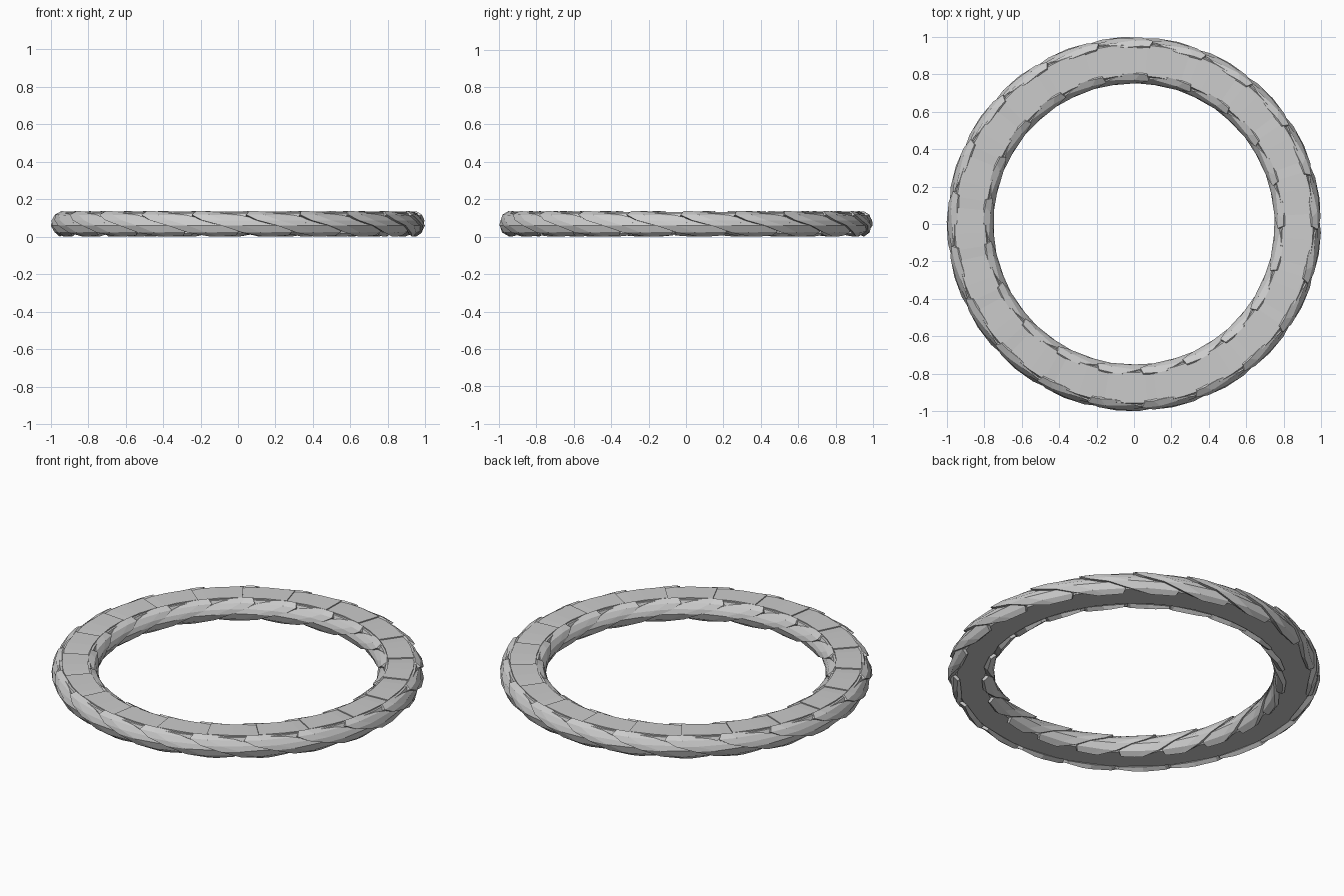
import bpy, bmesh
from math import sin, cos, radians

if "Cube" in bpy.data.objects:
    bpy.data.objects.remove(bpy.data.objects["Cube"])

N = 21                      # links around the ring
STEP = 360 / N
RC, ZC = 0.875, 0.07        # centre of the ring's cross-section


def point(offset, z, angle):
    a = radians(angle)
    r = RC + offset
    return (r * cos(a), r * sin(a), z)


def finish(name, bm):
    bmesh.ops.recalc_face_normals(bm, faces=bm.faces)
    mesh = bpy.data.meshes.new(name)
    bm.to_mesh(mesh)
    bm.free()
    obj = bpy.data.objects.new(name, mesh)
    bpy.context.collection.objects.link(obj)
    return obj


def loft(bm, sections, closed=False):
    rows = [[bm.verts.new(p) for p in s] for s in sections]
    n = len(rows[0])
    pairs = list(zip(rows, rows[1:]))
    if closed:
        pairs.append((rows[-1], rows[0]))
    for a, b in pairs:
        for i in range(n):
            j = (i + 1) % n
            bm.faces.new((a[i], a[j], b[j], b[i]))
    if not closed:
        bm.faces.new(rows[0])
        bm.faces.new(rows[-1])


# continuous core behind the strands
core = [(-0.082, 0.126), (0.082, 0.126), (0.104, 0.075),
        (0.075, 0.03), (-0.075, 0.03), (-0.104, 0.075)]
bm = bmesh.new()
loft(bm, [[point(o, z, i * STEP / 3) for o, z in core] for i in range(N * 3)], True)
finish("ring_core", bm)

# slightly tilted flat plates along the top
bm = bmesh.new()
for k in range(N):
    start = 89 + k * STEP
    rows = []
    for da, top in ((0, 0.134), (STEP * 0.5, 0.133), (STEP * 0.8, 0.131), (STEP, 0.128)):
        rows.append([point(o, z, start + da) for o, z in
                     ((-0.07, top), (0.07, top), (0.07, 0.11), (-0.07, 0.11))])
    loft(bm, rows)
finish("top_plates", bm)

# overlapping strands that slant from the top edge to the bottom edge
path = [(0.076, 0.137), (0.107, 0.118), (0.121, 0.088),
        (0.125, 0.060), (0.108, 0.022), (0.078, 0.0)]
advance = [0, 3, 8, 14, 19, 22]
half_width = [4, 8, 9.5, 9.5, 8, 4]


def strand(bm, start, side):
    rows = []
    for (o, z), adv, w in zip(path, advance, half_width):
        def scaled(s, angle):
            return point(side * o * s, ZC + (z - ZC) * s, angle)
        a = start + adv
        rows.append([scaled(1, a - w), scaled(0.99, a - w * 0.3), scaled(0.9, a + w),
                     scaled(0.75, a + w), scaled(0.75, a - w)])
    loft(bm, rows)


for name, side in (("outer_strands", 1), ("inner_strands", -1)):
    bm = bmesh.new()
    for k in range(N):
        strand(bm, 89 + k * STEP, side)
    finish(name, bm)
